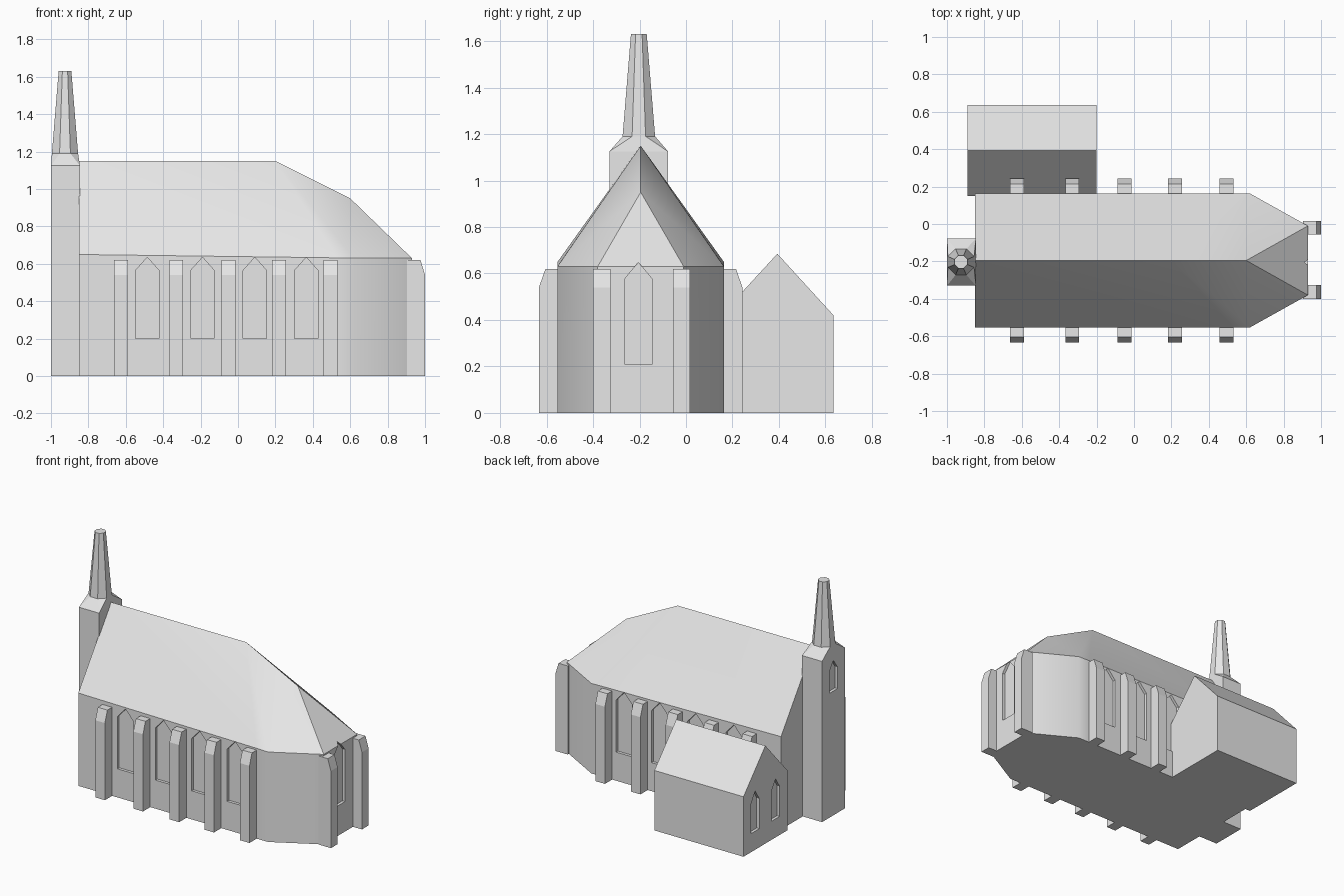
import bpy, bmesh, math
from mathutils import Vector

if "Cube" in bpy.data.objects:
    bpy.data.objects.remove(bpy.data.objects["Cube"])

stone = bpy.data.materials.new("pale grey stone")
stone.diffuse_color = (0.8, 0.8, 0.8, 1)
stone.use_nodes = True
stone.node_tree.nodes["Principled BSDF"].inputs["Base Color"].default_value = stone.diffuse_color
CY = -0.195          # centre line of the church


def finish(name, bm):
    bmesh.ops.recalc_face_normals(bm, faces=bm.faces)
    me = bpy.data.meshes.new(name)
    bm.to_mesh(me)
    bm.free()
    me.materials.append(stone)
    ob = bpy.data.objects.new(name, me)
    bpy.context.collection.objects.link(ob)
    return ob


def activate(ob):
    bpy.ops.object.select_all(action='DESELECT')
    ob.select_set(True)
    bpy.context.view_layer.objects.active = ob


def smooth(ob):
    activate(ob)
    bpy.ops.object.shade_smooth_by_angle(angle=math.radians(30))


def extrude(bm, profile, place, a, b):
    """Solid from a (u, z) profile swept from a to b; place maps (u, t, z) to space."""
    ends = [[bm.verts.new(place(u, t, z)) for u, z in profile] for t in (a, b)]
    n = len(profile)
    for ring in ends:
        bm.faces.new(ring)
    for i in range(n):
        j = (i + 1) % n
        bm.faces.new((ends[0][i], ends[0][j], ends[1][j], ends[1][i]))


def carve(ob, windows):
    """Cut pointed recesses: (place, centre, width, sill, spring, peak)."""
    bm = bmesh.new()
    for place, c, w, sill, spring, peak in windows:
        pts = [(c - w / 2, sill), (c + w / 2, sill), (c + w / 2, spring), (c, peak), (c - w / 2, spring)]
        extrude(bm, pts, place, -0.02, 0.05)
    cutter = finish("window_cutter", bm)
    cutter.hide_render = True
    mod = ob.modifiers.new("recesses", 'BOOLEAN')
    mod.operation, mod.solver, mod.object = 'DIFFERENCE', 'EXACT', cutter
    activate(ob)
    bpy.ops.object.modifier_apply(modifier=mod.name)
    bpy.data.objects.remove(cutter)


def facing(axis, sign, wall):
    """Placement on a wall: u along the wall, t outward from it."""
    if axis == 'x':
        return lambda u, t, z: Vector((wall + sign * t, u, z))
    return lambda u, t, z: Vector((u, wall + sign * t, z))


# Hall: walls and roof with a faceted east end
bm = bmesh.new()
ridge = [bm.verts.new((x, CY, z)) for x, z in ((-0.85, 1.15), (0.2, 1.15), (0.6, 0.95))]
plan = [(-0.85, 0.358, 0.65), (0.53, 0.358, 0.632), (0.62, 0.358, 0.63), (0.93, 0.185, 0.63)]
low, top = {}, {}
for s in (-1, 1):
    low[s] = [bm.verts.new((x, CY + s * y, 0)) for x, y, z in plan]
    top[s] = [bm.verts.new((x, CY + s * y, z)) for x, y, z in plan]
    l, t = low[s], top[s]
    for i in range(3):
        bm.faces.new((l[i], l[i + 1], t[i + 1], t[i]))
    for f in ((ridge[0], t[0], t[1], ridge[1]), (ridge[1], t[1], t[2]),
              (ridge[1], t[2], ridge[2]), (ridge[2], t[2], t[3])):
        bm.faces.new(f)
bm.faces.new((low[-1][3], low[1][3], top[1][3], top[-1][3]))
bm.faces.new((ridge[2], top[-1][3], top[1][3]))
bm.faces.new((low[-1][0], low[1][0], top[1][0], ridge[0], top[-1][0]))
bm.faces.new(low[-1] + low[1][::-1])
hall = finish("hall", bm)
south, north = facing('y', -1, CY - 0.358), facing('y', 1, CY + 0.358)
east = facing('x', 1, 0.93)
carve(hall, [(p, x, 0.125, 0.2, 0.565, 0.635) for p in (south, north)
             for x in (-0.485, -0.19, 0.09, 0.365)]
      + [(east, -0.205, 0.12, 0.21, 0.575, 0.648)])
smooth(hall)

# Buttresses: sloped tops, along both sides and at the east corners
stub = [(-0.03, 0), (0.08, 0), (0.08, 0.54), (0.052, 0.62), (-0.03, 0.62)]


def buttress(name, place, c, reach):
    bm = bmesh.new()
    k = reach / 0.08
    extrude(bm, [(t * k, z) for t, z in stub], lambda t, u, z: place(u, t, z), c - 0.037, c + 0.037)
    finish(name, bm)


for x in (-0.625, -0.33, -0.05, 0.22, 0.495):
    buttress("south_buttress", south, x, 0.08)
    buttress("north_buttress", north, x, 0.08)
for y in (-0.363, -0.02):
    buttress("east_buttress", east, y, 0.07)

# Side annex with a gabled roof
bm = bmesh.new()
extrude(bm, [(0.15, 0), (0.635, 0), (0.635, 0.42), (0.393, 0.685), (0.15, 0.42)],
        lambda u, t, z: Vector((t, u, z)), -0.89, -0.2)
annex = finish("annex", bm)
west = facing('x', -1, -0.89)
carve(annex, [(west, y, 0.09, 0.13, 0.34, 0.41) for y in (0.28, 0.505)])

# Tower shaft
TX0, TX1, TY0, TY1 = -1.0, -0.845, -0.33, -0.077
square = [(TX0, TY0), (TX1, TY0), (TX1, TY1), (TX0, TY1)]
bm = bmesh.new()
extrude(bm, square, lambda x, t, y: Vector((x, y, t)), 0, 1.125)
tower = finish("tower", bm)
carve(tower, [(facing('x', -1, TX0), -0.203, 0.09, 0.87, 1.02, 1.085)])


# Spire: flared skirt, then a tapering octagon with a flat tip
def octagon(apothem, z):
    r = apothem / math.cos(math.pi / 8)
    return [(-0.925 + r * math.cos(a), -0.203 + r * math.sin(a), z)
            for a in ((i + 0.5) * math.pi / 4 for i in range(8))]


def hull(name, points):
    bm = bmesh.new()
    for p in points:
        bm.verts.new(p)
    bmesh.ops.convex_hull(bm, input=bm.verts)
    bmesh.ops.dissolve_limit(bm, angle_limit=0.01, verts=bm.verts, edges=bm.edges)
    finish(name, bm)


hull("spire_skirt", [(x, y, 1.125) for x, y in square] + octagon(0.07, 1.19))
hull("spire", octagon(0.07, 1.19) + octagon(0.034, 1.63))
